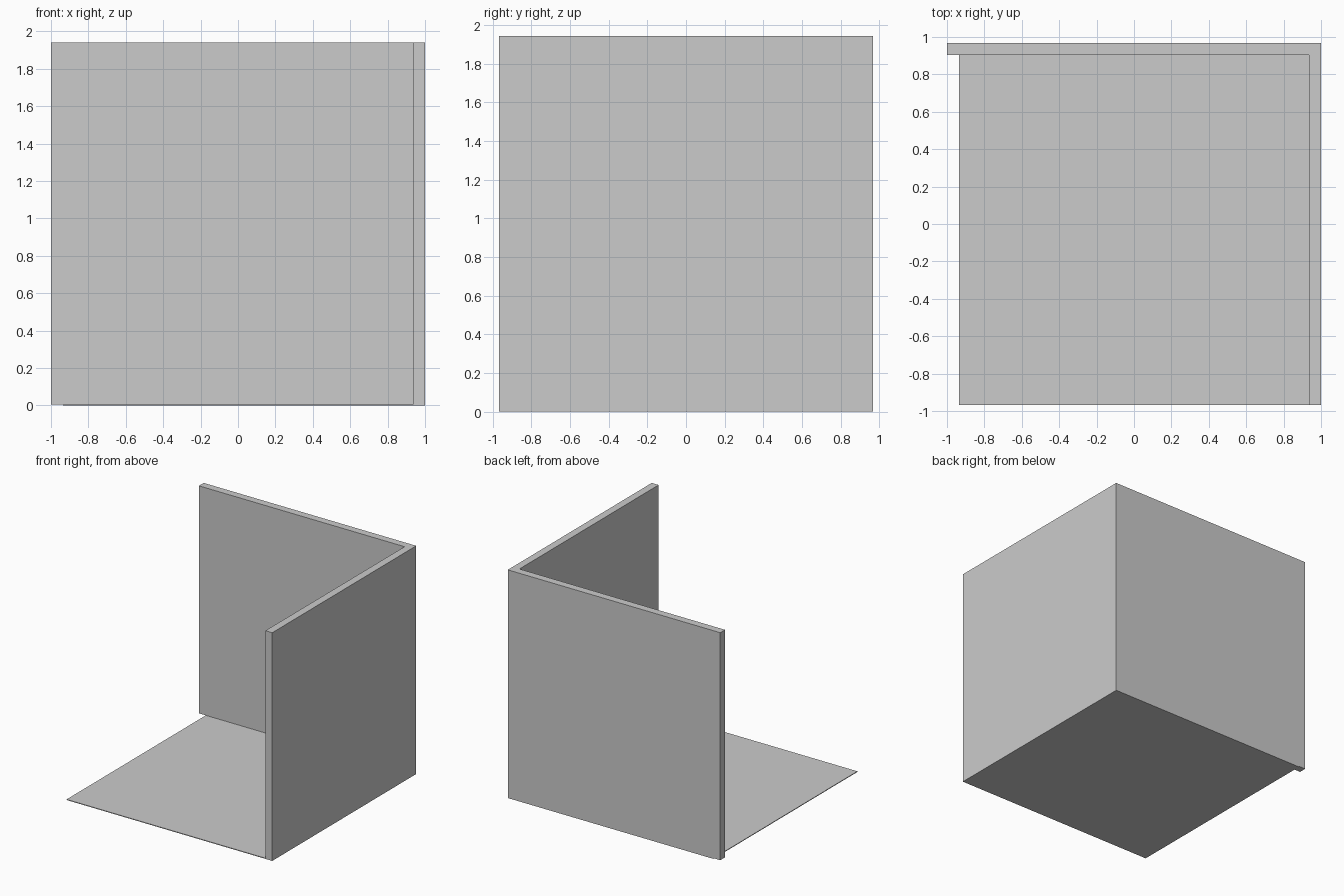
import bpy, bmesh

if "Cube" in bpy.data.objects:
    bpy.data.objects.remove(bpy.data.objects["Cube"])

U = 1 / 31            # half of the wall thickness
FLOOR = 0.006         # floor sheet thickness
TOP = 60 * U + FLOOR


def extrude_profile(name, points, z0, z1):
    """Prism from a plan outline."""
    bm = bmesh.new()
    face = bm.faces.new([bm.verts.new((x, y, z0)) for x, y in points])
    result = bmesh.ops.extrude_face_region(bm, geom=[face])
    verts = [v for v in result["geom"] if isinstance(v, bmesh.types.BMVert)]
    bmesh.ops.translate(bm, verts=verts, vec=(0, 0, z1 - z0))
    bmesh.ops.recalc_face_normals(bm, faces=bm.faces[:])
    mesh = bpy.data.meshes.new(name)
    bm.to_mesh(mesh)
    bm.free()
    obj = bpy.data.objects.new(name, mesh)
    bpy.context.collection.objects.link(obj)
    return obj


inner_x, inner_y, outer_y = 29 * U, 28 * U, 30 * U

# Back and right walls as one L-shaped corner
extrude_profile("corner_walls", [
    (-1, outer_y), (-1, inner_y), (inner_x, inner_y),
    (inner_x, -outer_y), (1, -outer_y), (1, outer_y)], FLOOR, TOP)

# Thin floor sheet under the walls, stopping short of the left wall end
extrude_profile("floor", [
    (-inner_x, -outer_y), (1, -outer_y),
    (1, outer_y), (-inner_x, outer_y)], 0, FLOOR)
